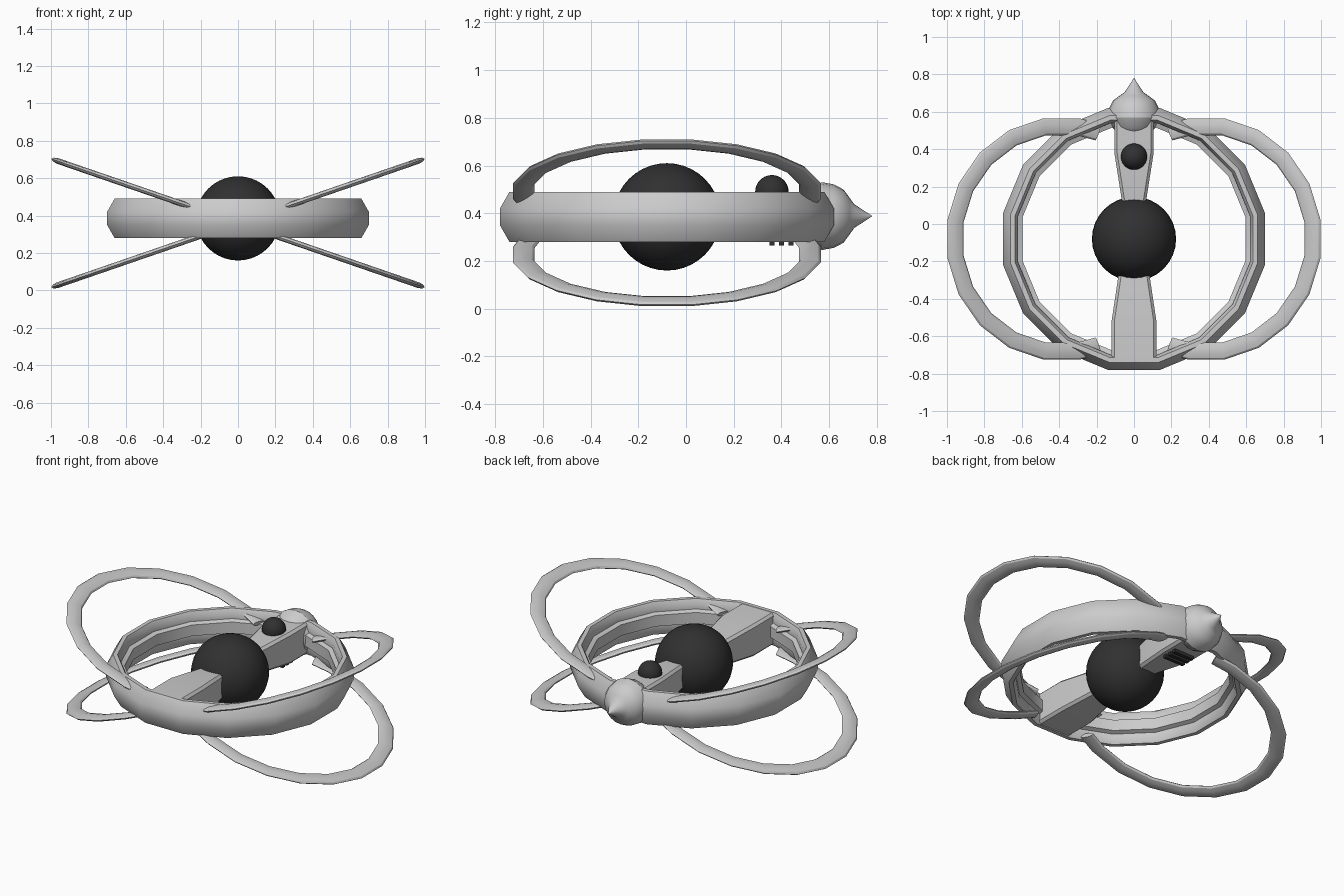
import bpy, bmesh
from math import sin, cos, pi, radians

if "Cube" in bpy.data.objects:
    bpy.data.objects.remove(bpy.data.objects["Cube"])

CY, CZ = -0.08, 0.385          # hub centre
dark = bpy.data.materials.new("dark")
dark.diffuse_color = (0.03, 0.03, 0.03, 1)
dark.use_nodes = True
dark.node_tree.nodes["Principled BSDF"].inputs["Base Color"].default_value = dark.diffuse_color


def finish(bm, name, mat=None, angle=30):
    bmesh.ops.recalc_face_normals(bm, faces=bm.faces)
    me = bpy.data.meshes.new(name)
    bm.to_mesh(me)
    bm.free()
    ob = bpy.data.objects.new(name, me)
    bpy.context.collection.objects.link(ob)
    if mat:
        me.materials.append(mat)
    bpy.ops.object.select_all(action='DESELECT')
    ob.select_set(True)
    bpy.context.view_layer.objects.active = ob
    if angle:
        bpy.ops.object.shade_smooth_by_angle(angle=radians(angle))
    return ob


def loft(name, sections, closed=False, mat=None, angle=30):
    """Skin a list of equal-length closed cross-sections."""
    bm = bmesh.new()
    rows = [[bm.verts.new(p) for p in s] for s in sections]
    n = len(rows[0])
    for i in range(len(rows) if closed else len(rows) - 1):
        a, b = rows[i], rows[(i + 1) % len(rows)]
        for j in range(n):
            k = (j + 1) % n
            bm.faces.new((a[j], a[k], b[k], b[j]))
    if not closed:
        bm.faces.new(rows[0])
        bm.faces.new(rows[-1])
    return finish(bm, name, mat, angle)


def ball(name, loc, r):
    bm = bmesh.new()
    bmesh.ops.create_uvsphere(bm, u_segments=32, v_segments=20, radius=r)
    bmesh.ops.translate(bm, verts=bm.verts, vec=loc)
    return finish(bm, name, dark, 40)


def strut(name, stations):
    """Tapered bar along y; stations are (y, half width, z low, z high)."""
    c = 0.015
    secs = []
    for y, w, lo, hi in stations:
        secs.append([(-w, y, lo + c), (-w + c, y, lo), (w - c, y, lo), (w, y, lo + c),
                     (w, y, hi - c), (w - c, y, hi), (-w + c, y, hi), (-w, y, hi - c)])
    return loft(name, secs)


# main ring: 16-sided, chamfered outside, stepped inside
half = [(0.70, 0.035), (0.66, 0.105), (0.635, 0.105), (0.62, 0.075), (0.62, 0.045), (0.595, 0.035)]
profile = half + [(r, -z) for r, z in reversed(half)]
k = 1 / cos(pi / 16)
angs = [(i + 0.5) * pi / 8 for i in range(16)]
loft("main_ring", [[(r * k * cos(a), CY + r * k * sin(a), CZ + z) for r, z in profile]
                   for a in angs], closed=True)

# four tilted side loops, flattened tube swept on part of a 20-sided circle
tilt = radians(19)
path = [-110] + list(range(-99, 100, 18)) + [110]
for sx, side in ((1, "right"), (-1, "left")):
    for sz, level in ((1, "upper"), (-1, "lower")):
        secs = []
        for deg in path:
            t = radians(deg)
            sec = []
            for j in range(10):
                q = 2 * pi * j / 10
                r = 0.607 + 0.046 * cos(q)
                u, v, w = 0.41 + r * cos(t), r * sin(t), 0.016 * sin(q)
                sec.append((sx * (u * cos(tilt) - w * sin(tilt)), CY + v,
                            0.36 + sz * (u * sin(tilt) + w * cos(tilt))))
            secs.append(sec)
        loft(f"{side}_{level}_loop", secs)

# core sphere and small dome
ball("core_sphere", (0, CY, CZ), 0.225)
ball("dome", (0, 0.36, 0.49), 0.07)

# struts joining the core to the ring
strut("front_strut", [(-0.735, 0.12, 0.285, 0.488), (-0.52, 0.12, 0.285, 0.488),
                      (-0.22, 0.075, 0.31, 0.46)])
strut("rear_strut", [(0.08, 0.058, 0.31, 0.46), (0.38, 0.105, 0.285, 0.485),
                     (0.58, 0.105, 0.285, 0.485)])

# rear pod with pointed tip, revolved about y
pod = [(0.455, 0.03), (0.48, 0.08), (0.52, 0.12), (0.57, 0.142), (0.62, 0.133),
       (0.66, 0.112), (0.685, 0.078), (0.705, 0.05), (0.78, 0.001)]
loft("rear_pod", [[(r * cos(2 * pi * j / 20), y, 0.388 + r * sin(2 * pi * j / 20))
                   for j in range(20)] for y, r in pod])

# vent bars under the rear strut
for i in range(3):
    y = 0.36 + 0.04 * i
    loft(f"vent_bar_{i + 1}", [[(x, y - 0.011, 0.265), (x, y + 0.011, 0.265),
                                (x, y + 0.011, 0.30), (x, y - 0.011, 0.30)]
                               for x in (-0.07, 0.07)], mat=dark, angle=0)
